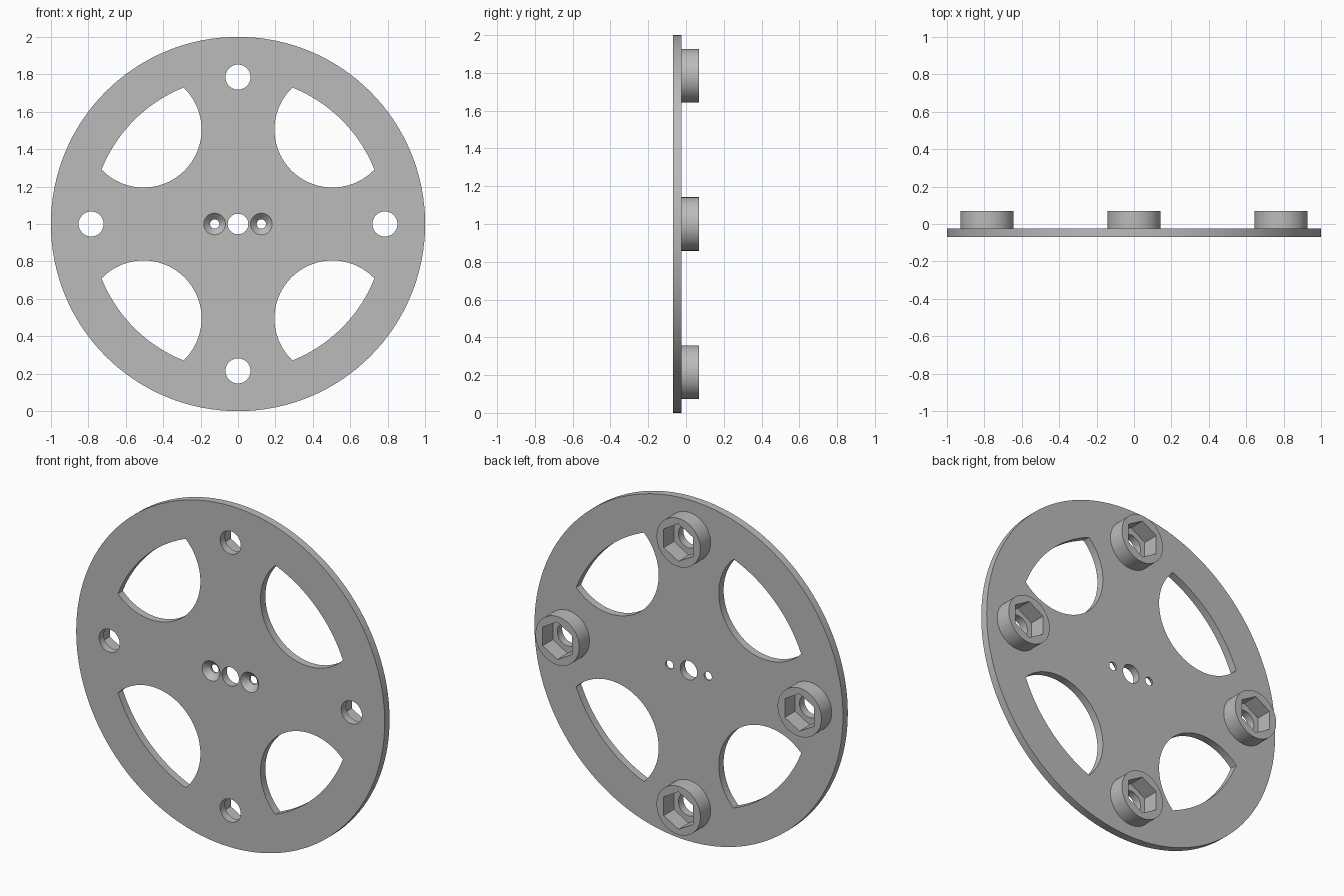
import bpy, bmesh
from math import sin, cos, pi, atan2, sqrt, radians

cube = bpy.data.objects.get("Cube")
if cube:
    bpy.data.objects.remove(cube, do_unlink=True)

# Sizes
FRONT, BACK, BOSS_TOP = -0.07, -0.025, 0.07
BOLT_CIRCLE = 0.785
MID = 1.0  # height of the hub centre

grey = bpy.data.materials.new("plain grey")
grey.use_nodes = True
grey.diffuse_color = (0.5, 0.5, 0.5, 1)
grey.node_tree.nodes["Principled BSDF"].inputs["Base Color"].default_value = (0.5, 0.5, 0.5, 1)


def circle(radius, count, x=0, z=0, turn=0):
    return [(x + radius * cos(turn + 2 * pi * i / count),
             z + radius * sin(turn + 2 * pi * i / count)) for i in range(count)]


def arc(cx, radius, start, end, count):
    steps = [start + (end - start) * i / count for i in range(count + 1)]
    return [(cx + radius * cos(a), radius * sin(a)) for a in steps]


def rotate(points, angle):
    c, s = cos(angle), sin(angle)
    return [(x * c - z * s, x * s + z * c) for x, z in points]


def loft(bm, rings):
    """Closed solid through outlines, each given as (depth, points)."""
    loops = [[bm.verts.new((x, y, z + MID)) for x, z in pts] for y, pts in rings]
    n = len(loops[0])
    for a, b in zip(loops, loops[1:]):
        for i in range(n):
            j = (i + 1) % n
            bm.faces.new((a[i], a[j], b[j], b[i]))
    bm.faces.new(loops[0])
    bm.faces.new(loops[-1])


def solid(name, *shapes):
    bm = bmesh.new()
    for rings in shapes:
        loft(bm, rings)
    bmesh.ops.recalc_face_normals(bm, faces=bm.faces)
    mesh = bpy.data.meshes.new(name)
    bm.to_mesh(mesh)
    bm.free()
    mesh.materials.append(grey)
    obj = bpy.data.objects.new(name, mesh)
    bpy.context.collection.objects.link(obj)
    return obj


def prism(points, y0, y1):
    return [(y0, points), (y1, points)]


def cut(obj, cutter):
    """Subtract the cutter, then smooth only the curved walls."""
    mod = obj.modifiers.new("cut", 'BOOLEAN')
    mod.operation, mod.solver, mod.object = 'DIFFERENCE', 'EXACT', cutter
    bpy.ops.object.select_all(action='DESELECT')
    obj.select_set(True)
    bpy.context.view_layer.objects.active = obj
    bpy.ops.object.modifier_apply(modifier=mod.name)
    bpy.data.objects.remove(cutter, do_unlink=True)
    bpy.ops.object.shade_smooth_by_angle(angle=radians(30))


# Window outline: a round hole trimmed by a larger circle about the hub
offset, radius = 0.714, 0.31
px = (BOLT_CIRCLE ** 2 + offset ** 2 - radius ** 2) / (2 * offset)
pz = sqrt(BOLT_CIRCLE ** 2 - px ** 2)
rim, side = atan2(pz, px), atan2(pz, px - offset)
window = arc(0, BOLT_CIRCLE, -rim, rim, 24) + arc(offset, radius, side, 2 * pi - side, 48)[1:-1]

# Wheel plate with windows, bolt holes, hub hole and countersunk screw holes
bosses = [(BOLT_CIRCLE * cos(k * pi / 2), BOLT_CIRCLE * sin(k * pi / 2)) for k in range(4)]
holes = [prism(rotate(window, pi / 4 + k * pi / 2), -0.2, 0.2) for k in range(4)]
holes += [prism(circle(0.067, 40, x, z), -0.2, 0.2) for x, z in bosses]
holes.append(prism(circle(0.055, 40), -0.2, 0.2))
for x in (-0.125, 0.125):
    profile = [(-0.1, 0.058), (FRONT, 0.058), (-0.037, 0.025), (0.2, 0.025)]
    holes.append([(y, circle(r, 32, x)) for y, r in profile])
plate = solid("wheel_plate", prism(circle(1, 128), FRONT, BACK))
cut(plate, solid("plate_cutter", *holes))

# Round bosses on the back with hexagonal nut pockets
for label, (x, z) in zip(("left", "top", "right", "bottom"), bosses):
    boss = solid(label + "_nut_boss", prism(circle(0.142, 64, x, z), BACK - 0.004, BOSS_TOP))
    cut(boss, solid("pocket_cutter", prism(circle(0.11, 6, x, z, pi / 2), -0.2, 0.2)))
